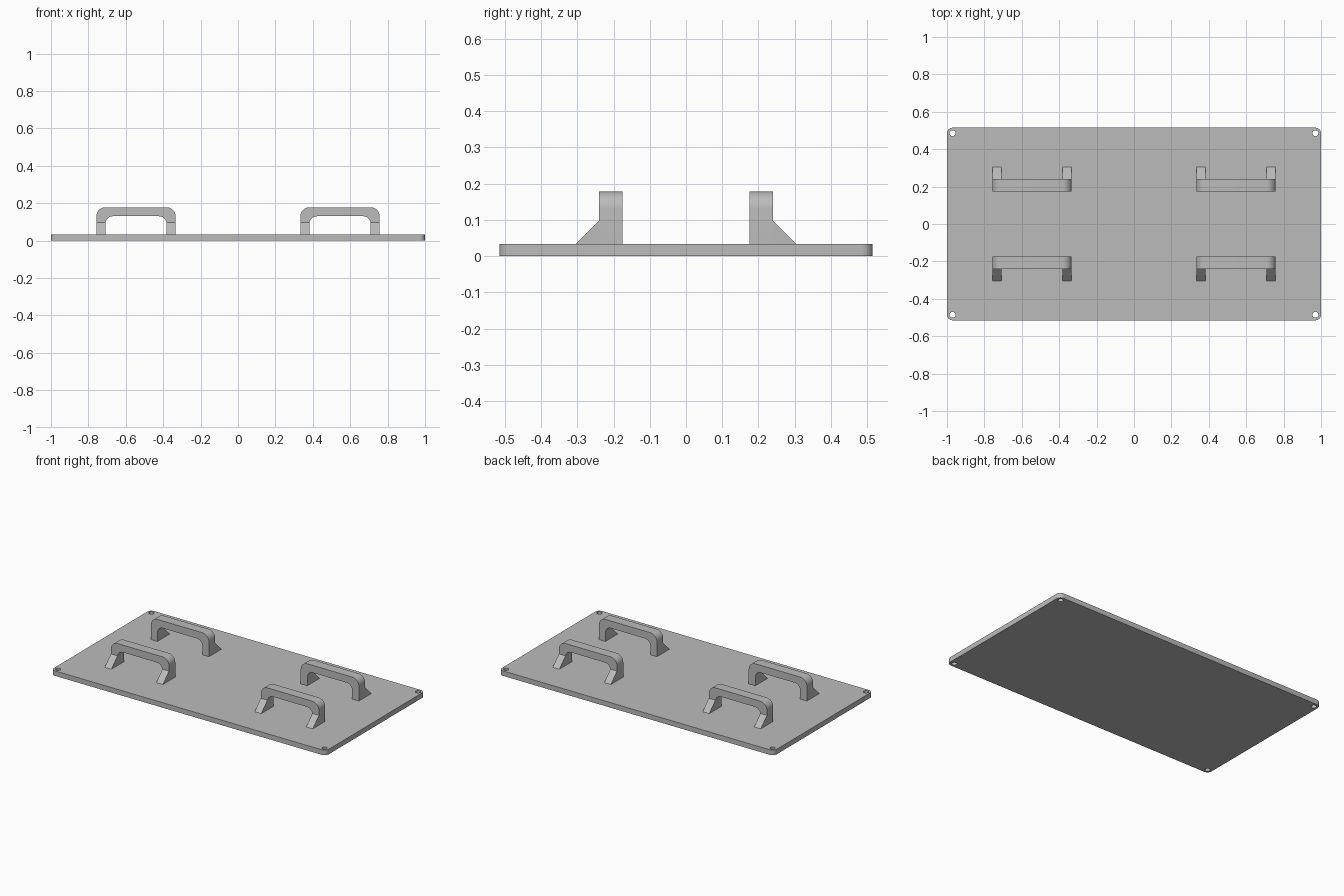
import bpy
import bmesh
from math import cos, sin, pi, radians
from mathutils import Vector

old = bpy.data.objects.get("Cube")
if old:
    bpy.data.objects.remove(old, do_unlink=True)

grey = bpy.data.materials.new("plain_grey")
grey.use_nodes = True
colour = (0.5, 0.5, 0.5, 1)
grey.diffuse_color = colour
grey.node_tree.nodes["Principled BSDF"].inputs["Base Color"].default_value = colour

PLATE_TOP = 0.033


def arc(cx, cy, radius, start, end, steps=8):
    """Points on an arc, angles in degrees."""
    angles = [radians(start + (end - start) * i / steps) for i in range(steps + 1)]
    return [(cx + radius * cos(a), cy + radius * sin(a)) for a in angles]


def prism(name, points, place, direction):
    """Extrude a flat outline; place maps outline points into space."""
    bm = bmesh.new()
    face = bm.faces.new([bm.verts.new(place(u, v)) for u, v in points])
    grown = bmesh.ops.extrude_face_region(bm, geom=[face])
    moved = [g for g in grown["geom"] if isinstance(g, bmesh.types.BMVert)]
    bmesh.ops.translate(bm, verts=moved, vec=Vector(direction))
    bmesh.ops.recalc_face_normals(bm, faces=bm.faces[:])
    mesh = bpy.data.meshes.new(name)
    bm.to_mesh(mesh)
    bm.free()
    mesh.materials.append(grey)
    obj = bpy.data.objects.new(name, mesh)
    bpy.context.collection.objects.link(obj)
    return obj


def activate(obj):
    bpy.ops.object.select_all(action='DESELECT')
    obj.select_set(True)
    bpy.context.view_layer.objects.active = obj


def smooth(obj):
    activate(obj)
    bpy.ops.object.shade_smooth_by_angle(angle=radians(30))


# Base plate with rounded corners
half_x, half_y, corner = 1.0, 0.515, 0.03
cx, cy = half_x - corner, half_y - corner
outline = (arc(cx, cy, corner, 0, 90) + arc(-cx, cy, corner, 90, 180)
           + arc(-cx, -cy, corner, 180, 270) + arc(cx, -cy, corner, 270, 360))
plate = prism("base_plate", outline, lambda u, v: (u, v, 0), (0, 0, PLATE_TOP))

# Screw holes in the four corners
for sx in (-1, 1):
    for sy in (-1, 1):
        circle = arc(sx * cx, sy * cy, 0.016, 0, 360, 24)[:-1]
        cutter = prism("hole_cutter", circle, lambda u, v: (u, v, -0.05), (0, 0, 0.2))
        cutter.hide_render = True
        mod = plate.modifiers.new("screw_hole", 'BOOLEAN')
        mod.operation = 'DIFFERENCE'
        mod.solver = 'EXACT'
        mod.object = cutter
        activate(plate)
        bpy.ops.object.modifier_apply(modifier=mod.name)
        bpy.data.objects.remove(cutter, do_unlink=True)
smooth(plate)

# Handle outline: an arch with rounded outer and inner corners
x_in, x_out, top, bar = 0.334, 0.757, 0.178, 0.048
ro, ri = 0.048, 0.04
handle = ([(x_out, PLATE_TOP)]
          + arc(x_out - ro, top - ro, ro, 0, 90)
          + arc(x_in + ro, top - ro, ro, 90, 180)
          + [(x_in, PLATE_TOP), (x_in + bar, PLATE_TOP)]
          + arc(x_in + bar + ri, top - bar - ri, ri, 180, 90)
          + arc(x_out - bar - ri, top - bar - ri, ri, 90, 0)
          + [(x_out - bar, PLATE_TOP)])
y_in, y_out, y_foot, brace_top = 0.175, 0.24, 0.304, 0.097
brace = [(y_out, PLATE_TOP), (y_foot, PLATE_TOP), (y_out, brace_top)]

# Four handles, each with a sloped brace behind both legs
for sx, side in ((-1, "right"), (1, "left")):
    for sy, end in ((-1, "front"), (1, "back")):
        smooth(prism(f"{end}_{side}_handle", handle,
                     lambda u, v: (sx * u, sy * y_in, v), (0, sy * (y_out - y_in), 0)))
        for x, spot in ((x_in, "inner"), (x_out - bar, "outer")):
            prism(f"{end}_{side}_{spot}_brace", brace,
                  lambda u, v: (sx * x, sy * u, v), (sx * bar, 0, 0))
